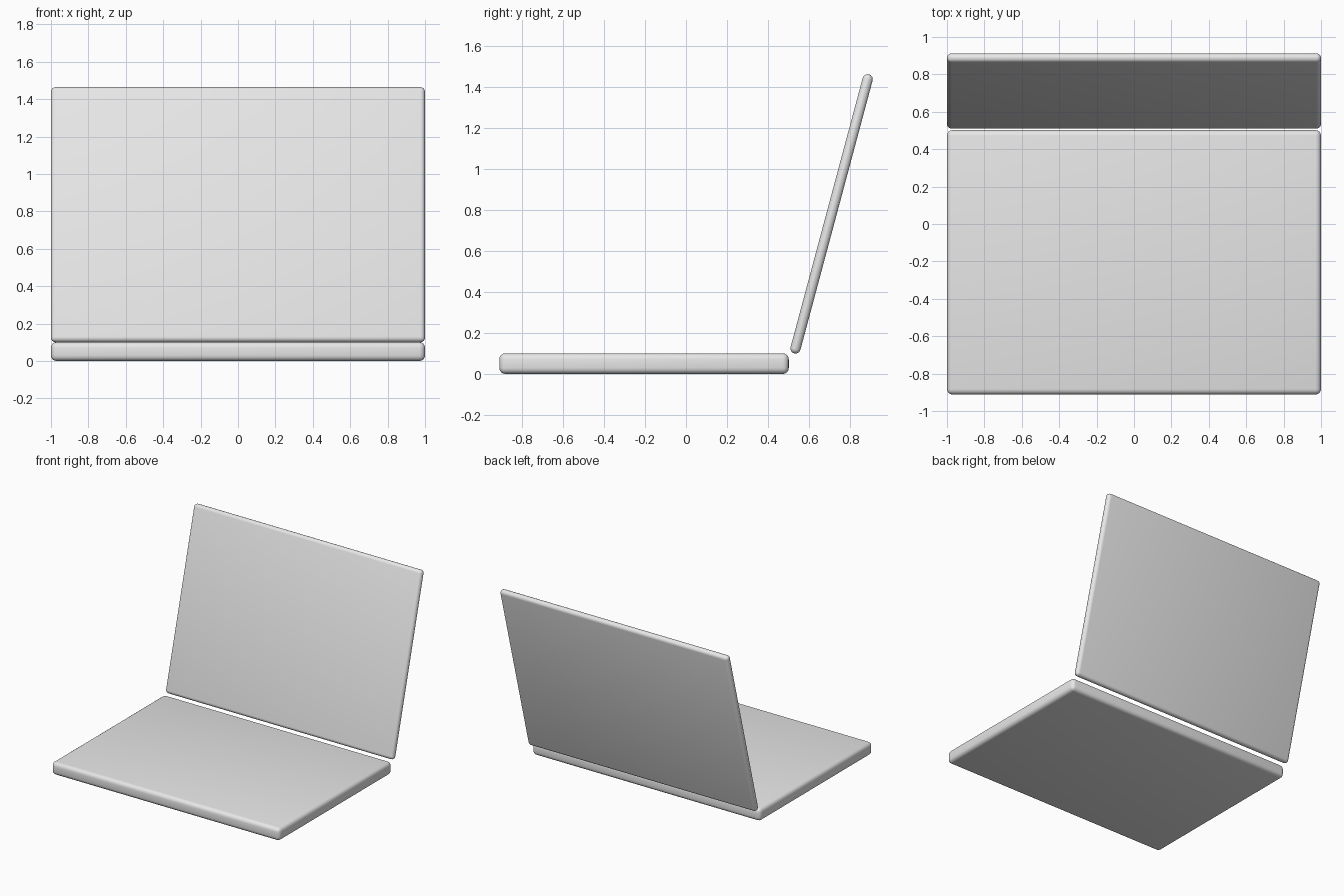
import bpy
import math

old = bpy.data.objects.get("Cube")
if old:
    bpy.data.objects.remove(old, do_unlink=True)

# Single grey casing colour
grey = bpy.data.materials.new("casing_grey")
grey.use_nodes = True
colour = (0.8, 0.8, 0.8, 1.0)
grey.diffuse_color = colour
grey.node_tree.nodes["Principled BSDF"].inputs["Base Color"].default_value = colour


def rounded_slab(name, size, centre, tilt, radius):
    """Box with rounded edges, tilted about the x axis."""
    bpy.ops.mesh.primitive_cube_add(size=1, location=centre)
    slab = bpy.context.object
    slab.name = name
    slab.scale = size
    bpy.ops.object.transform_apply(location=False, rotation=False, scale=True)
    slab.rotation_euler.x = tilt
    slab.data.materials.append(grey)
    bevel = slab.modifiers.new("rounded_edges", 'BEVEL')
    bevel.width = radius
    bevel.segments = 4
    bevel.limit_method = 'ANGLE'
    bpy.ops.object.modifier_apply(modifier=bevel.name)
    bpy.ops.object.shade_smooth_by_angle(angle=math.radians(35))
    return slab


# Keyboard base lies flat; the thin screen lid leans back 15 degrees
rounded_slab("base", (2.0, 1.414, 0.101), (0, -0.205, 0.0505), 0, 0.03)
rounded_slab("screen_lid", (2.0, 1.411, 0.05), (0, 0.711, 0.782),
             math.radians(75), 0.0248)
